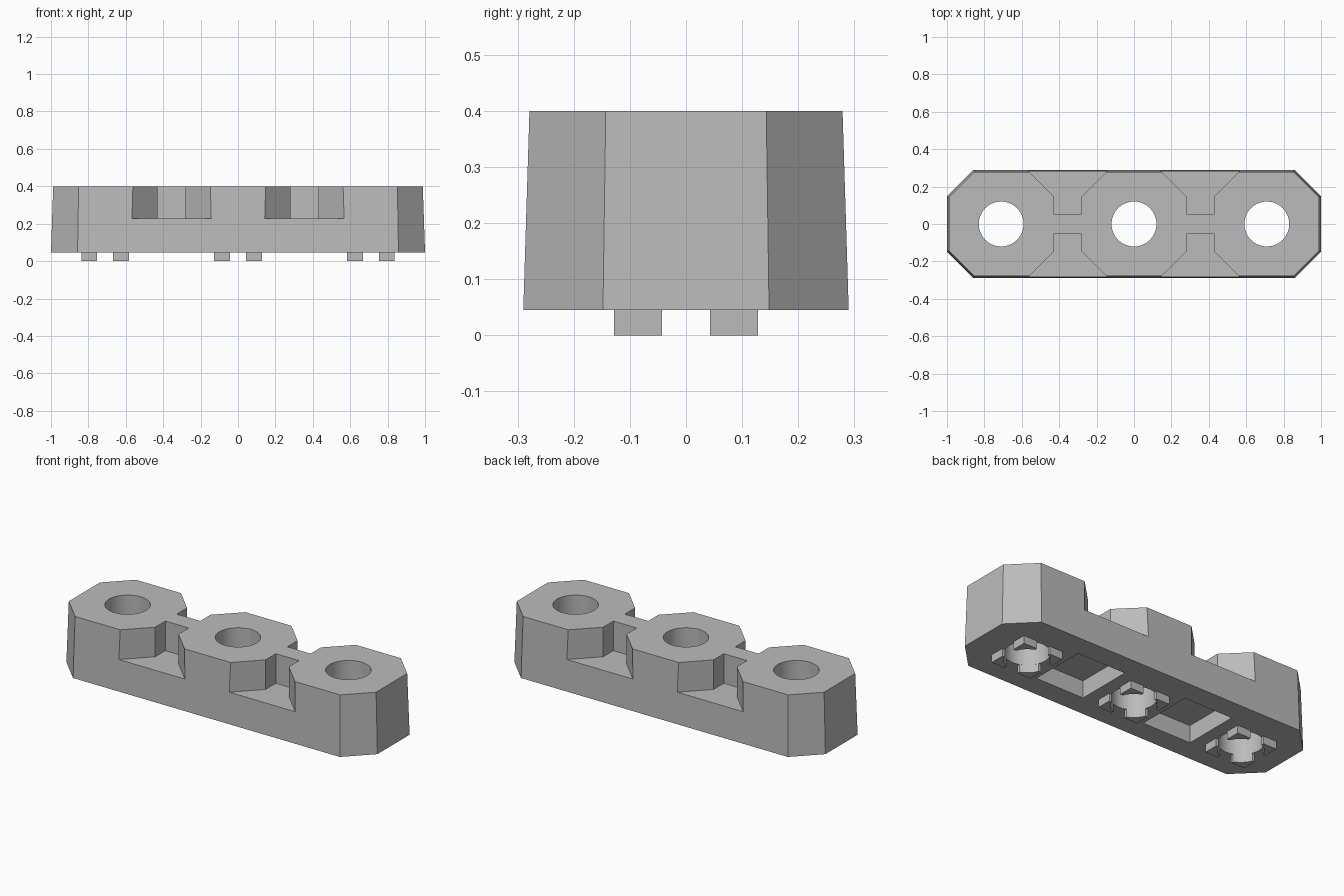
import bpy
import bmesh
import math

cube = bpy.data.objects.get("Cube")
if cube:
    bpy.data.objects.remove(cube, do_unlink=True)

BASE, TOP = 0.045, 0.4
PITCH = 0.71
BORE = 0.12
SIDES = [(1, 1), (-1, 1), (-1, -1), (1, -1)]

gray = bpy.data.materials.new("plain gray")
gray.use_nodes = True
gray.diffuse_color = (0.5, 0.5, 0.5, 1)
gray.node_tree.nodes["Principled BSDF"].inputs["Base Color"].default_value = (0.5, 0.5, 0.5, 1)


def loft(name, lower, upper, z0, z1):
    """Closed solid between two matching outlines."""
    bm = bmesh.new()
    a = [bm.verts.new((x, y, z0)) for x, y in lower]
    b = [bm.verts.new((x, y, z1)) for x, y in upper]
    bm.faces.new(a[::-1])
    bm.faces.new(b)
    for i in range(len(a)):
        j = (i + 1) % len(a)
        bm.faces.new((a[i], a[j], b[j], b[i]))
    bmesh.ops.recalc_face_normals(bm, faces=bm.faces)
    mesh = bpy.data.meshes.new(name)
    bm.to_mesh(mesh)
    bm.free()
    mesh.materials.append(gray)
    obj = bpy.data.objects.new(name, mesh)
    bpy.context.collection.objects.link(obj)
    return obj


def prism(name, outline, z0, z1):
    return loft(name, outline, outline, z0, z1)


def octagon(hx, hy, cut):
    half = [(hx, hy - cut), (hx - cut, hy), (cut - hx, hy), (-hx, hy - cut)]
    return half + [(-x, -y) for x, y in half]


def rectangle(cx, hx, hy):
    return [(cx + sx * hx, sy * hy) for sx, sy in SIDES]


def circle(cx, radius, count=48):
    steps = [math.tau * i / count for i in range(count)]
    return [(cx + radius * math.cos(t), radius * math.sin(t)) for t in steps]


def carve(body, cutters):
    """Subtract the cutters, bake the result and remove the helpers."""
    for cutter in cutters:
        cutter.hide_render = True
        mod = body.modifiers.new("cut", 'BOOLEAN')
        mod.operation = 'DIFFERENCE'
        mod.solver = 'EXACT'
        mod.object = cutter
    graph = bpy.context.evaluated_depsgraph_get()
    baked = bpy.data.meshes.new_from_object(body.evaluated_get(graph))
    body.modifiers.clear()
    body.data = baked
    for cutter in cutters:
        bpy.data.objects.remove(cutter, do_unlink=True)


# Tapered beam with chamfered ends
beam = loft("beam", octagon(1, 0.29, 0.142), octagon(0.988, 0.279, 0.136), BASE, TOP)

cutters = []
# Through holes
for i in (-1, 0, 1):
    cutters.append(prism("bore_cutter", circle(i * PITCH, BORE), -0.1, 0.6))

# Funnel-shaped side notches and underside pockets between the holes
funnel = [(-0.075, 0.053), (0.075, 0.053), (0.075, 0.147),
          (0.275, 0.347), (-0.275, 0.347), (-0.075, 0.147)]
for sx in (-1, 1):
    centre = sx * PITCH / 2
    for sy in (-1, 1):
        outline = [(centre + x, sy * y) for x, y in funnel]
        cutters.append(prism("notch_cutter", outline, 0.228, 0.6))
    cutters.append(prism("pocket_cutter", rectangle(centre, 0.155, 0.165), -0.1, 0.145))
carve(beam, cutters)

# Four corner feet hugging each hole
for i, place in zip((-1, 0, 1), ("right", "middle", "left")):
    for k, (sx, sy) in enumerate(SIDES):
        a0 = math.asin(0.043 / BORE)
        sweep = math.pi / 2 - 2 * a0
        arc = [a0 + sweep * n / 8 for n in range(9)]
        outline = [(BORE * math.cos(t), BORE * math.sin(t)) for t in arc]
        outline += [(0.043, 0.128), (0.128, 0.128), (0.128, 0.043)]
        outline = [(i * PITCH + sx * x, sy * y) for x, y in outline]
        prism(f"{place}_foot_{k + 1}", outline, 0, BASE)

# Smooth bores, crisp edges
bpy.ops.object.select_all(action='DESELECT')
for obj in bpy.context.collection.objects:
    if obj.type == 'MESH' and (obj == beam or "_foot_" in obj.name):
        obj.select_set(True)
bpy.context.view_layer.objects.active = beam
bpy.ops.object.shade_smooth_by_angle(angle=math.radians(30))
